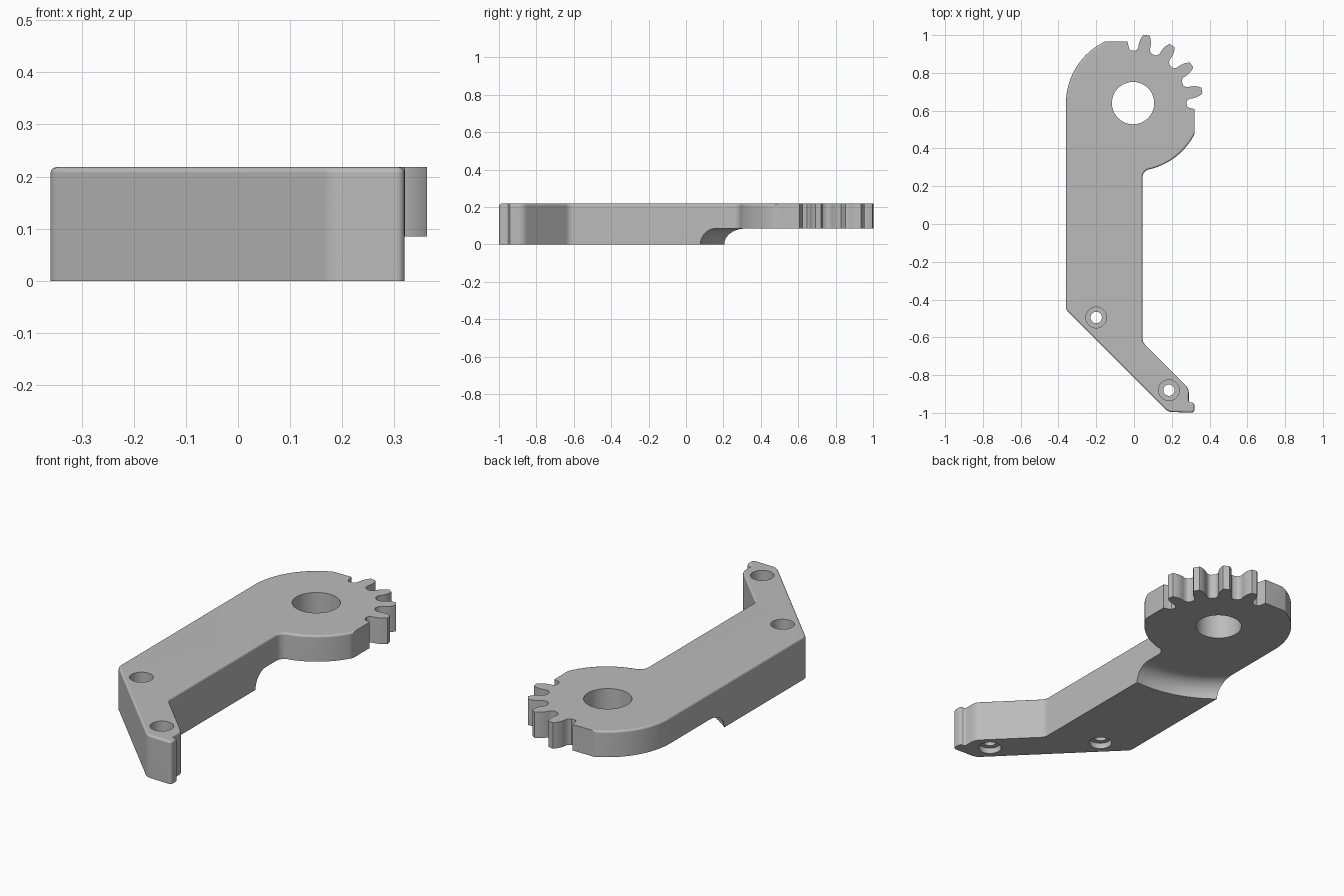
import bpy, bmesh, math
from mathutils import Vector

if "Cube" in bpy.data.objects:
    bpy.data.objects.remove(bpy.data.objects["Cube"], do_unlink=True)

TOP, HUB_Z = 0.218, 0.085          # top of the arm, underside of the hub
HUB, HUB_R = Vector((0.0, 0.64)), 0.36

grey = bpy.data.materials.new("plain grey")
grey.use_nodes = True
grey.diffuse_color = (0.5, 0.5, 0.5, 1)
grey.node_tree.nodes["Principled BSDF"].inputs["Base Color"].default_value = (0.5, 0.5, 0.5, 1)


def polar(r, deg):
    a = math.radians(deg)
    return HUB + Vector((r * math.cos(a), r * math.sin(a)))


def hub_arc(a0, a1, n):
    return [(*polar(HUB_R, a0 + (a1 - a0) * i / n), 0) for i in range(n + 1)]


def rounded(points, seg=6):
    """Replace every corner that has a radius by a tangent arc."""
    out = []
    for i, (x, y, r) in enumerate(points):
        p = Vector((x, y))
        if r == 0:
            out.append(p)
            continue
        u = (Vector(points[i - 1][:2]) - p).normalized()
        v = (Vector(points[(i + 1) % len(points)][:2]) - p).normalized()
        half = u.angle(v) / 2
        c = p + (u + v).normalized() * (r / math.sin(half))
        s = p + u * (r / math.tan(half)) - c
        e = p + v * (r / math.tan(half)) - c
        turn = math.atan2(s.x * e.y - s.y * e.x, s.dot(e))
        for k in range(seg + 1):
            a = turn * k / seg
            out.append(c + Vector((s.x * math.cos(a) - s.y * math.sin(a),
                                   s.x * math.sin(a) + s.y * math.cos(a))))
    return out


def make_object(name, bm):
    bmesh.ops.recalc_face_normals(bm, faces=bm.faces)
    mesh = bpy.data.meshes.new(name)
    bm.to_mesh(mesh)
    bm.free()
    mesh.materials.append(grey)
    ob = bpy.data.objects.new(name, mesh)
    bpy.context.collection.objects.link(ob)
    return ob


def lathe(name, centre, profile, seg):
    """Closed solid of revolution from (radius, z) points, bottom to top."""
    bm = bmesh.new()
    rings = [[bm.verts.new((centre[0] + r * math.cos(2 * math.pi * k / seg),
                            centre[1] + r * math.sin(2 * math.pi * k / seg), z))
              for k in range(seg)] for r, z in profile]
    for a, b in zip(rings, rings[1:]):
        for k in range(seg):
            j = (k + 1) % seg
            bm.faces.new((a[k], a[j], b[j], b[k]))
    bm.faces.new(rings[0])
    bm.faces.new(rings[-1])
    ob = make_object(name, bm)
    ob.hide_render = True
    return ob


# Gear teeth: one flank (radius, half width), mirrored about each tooth axis
PITCH, FIRST = 23, 10.5
flank = [(0.277, 0.045), (0.283, 0.037), (0.295, 0.031), (0.31, 0.032),
         (0.325, 0.031), (0.34, 0.028), (0.355, 0.022), (0.366, 0.015)]
teeth = []
for t in range(4):
    axis = FIRST + PITCH * t
    for side, pts in ((-1, flank), (1, flank[::-1])):
        for r, w in pts:
            teeth.append((*polar(r, axis + side * math.degrees(w / r)), 0))

# Counter-clockwise outline of the whole lever: x, y, corner radius
outline = [
    (-0.36, -0.455, 0.04), (0.18, -0.995, 0.06), (0.32, -0.999, 0.016),
    (0.32, -0.945, 0.016), (0.29, -0.945, 0.012), (0.29, -0.87, 0.06),
    (0.045, -0.625, 0.05), (0.045, 0.283, 0.045)]
outline += hub_arc(-75, -27.2, 14)
outline += [(0.32, 0.608, 0), (0.292, 0.615, 0), (0.281, 0.622, 0)]
outline += teeth
outline += [(-0.018, 0.918, 0), (-0.026, 0.928, 0), (-0.034, 0.965, 0)]
outline += hub_arc(115.5, 180, 20)

# Extruded lever body
bm = bmesh.new()
base = bm.faces.new([bm.verts.new((p.x, p.y, 0)) for p in rounded(outline)])
ext = bmesh.ops.extrude_face_region(bm, geom=[base])["geom"]
for v in ext:
    if isinstance(v, bmesh.types.BMVert):
        v.co.z = TOP
bmesh.ops.recalc_face_normals(bm, faces=bm.faces)

# Soft top edge, left sharp around the teeth and the flats beside them
soft = []
for e in bm.edges:
    m = (e.verts[0].co + e.verts[1].co) / 2
    if min(v.co.z for v in e.verts) > TOP - 1e-4 and (m.y < 0.475 or m.x < -0.156):
        soft.append(e)
bmesh.ops.bevel(bm, geom=soft, offset=0.011, offset_type='OFFSET', segments=3,
                profile=0.5, affect='EDGES', clamp_overlap=False)
lever = make_object("gear_lever", bm)

# Relief under the hub, with a concave quarter-round wall
FILLET = 0.085
relief = [(0.565, -0.1)]
relief += [(0.48 + FILLET * math.cos(math.radians(a)), FILLET * math.sin(math.radians(a)))
           for a in range(0, 91, 9)]
cutters = [lathe("hub_relief_cutter", HUB, relief, 128),
           lathe("hub_bore_cutter", (-0.005, 0.64), [(0.112, -0.1), (0.112, 0.4)], 64)]

# Two screw holes, counterbored from both faces
for i, c in enumerate([(-0.2, -0.495), (0.185, -0.88)]):
    cutters.append(lathe(f"screw_hole_cutter_{i + 1}", c, [
        (0.055, -0.1), (0.055, 0.03), (0.03, 0.03),
        (0.03, 0.1), (0.055, 0.1), (0.055, 0.4)], 40))

bpy.context.view_layer.objects.active = lever
for ob in bpy.context.selected_objects:
    ob.select_set(False)
lever.select_set(True)
for c in cutters:
    mod = lever.modifiers.new("cut", 'BOOLEAN')
    mod.operation, mod.solver, mod.object = 'DIFFERENCE', 'EXACT', c
    bpy.ops.object.modifier_apply(modifier=mod.name)
    bpy.data.objects.remove(c, do_unlink=True)

# Smooth rounds with crisp edges and flat planes
bpy.ops.object.shade_smooth_by_angle(angle=math.radians(32))
wn = lever.modifiers.new("flat_planes", 'WEIGHTED_NORMAL')
wn.keep_sharp = True
